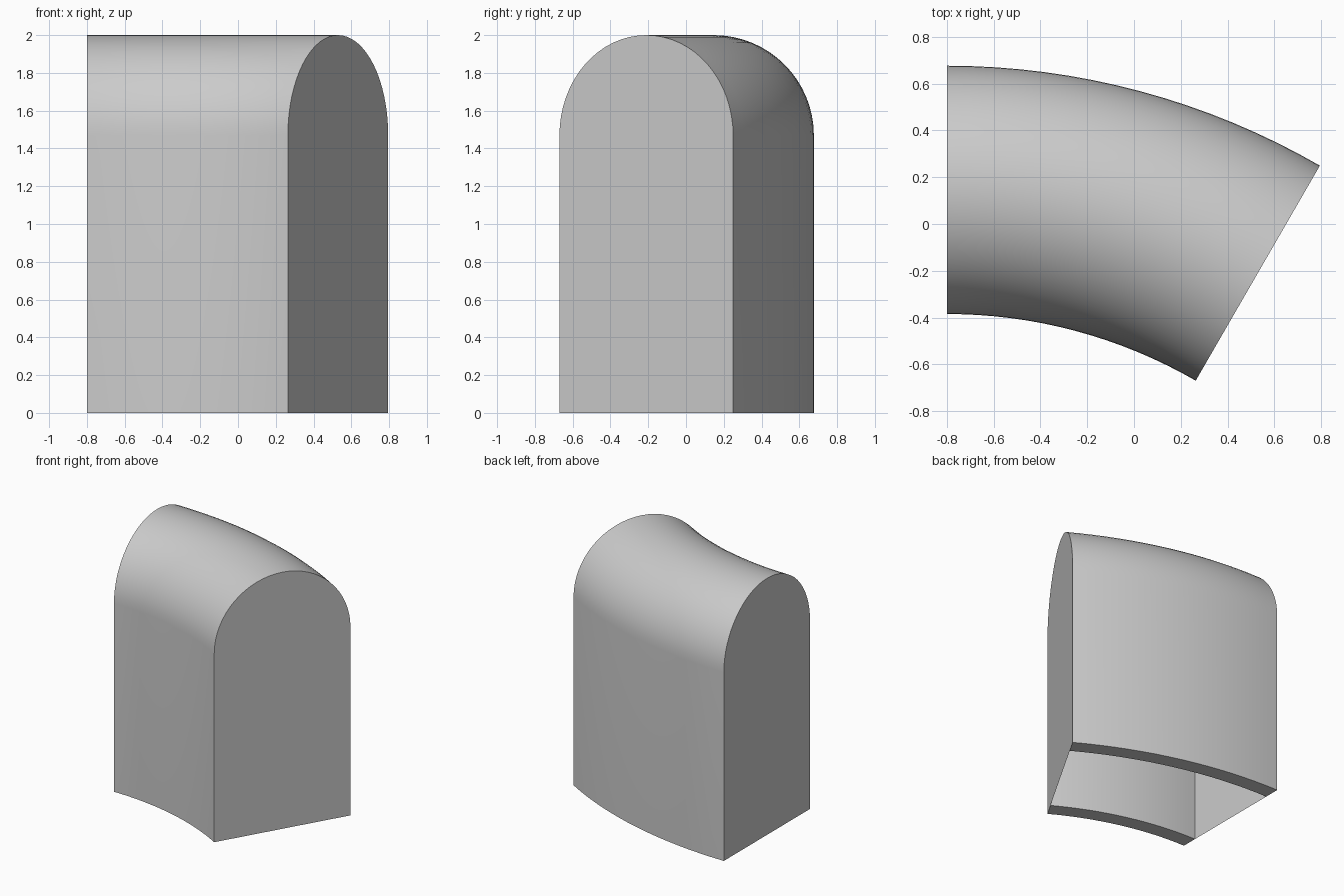
import bpy, bmesh, math

if "Cube" in bpy.data.objects:
    bpy.data.objects.remove(bpy.data.objects["Cube"])

# Overall dimensions
BEND_X, BEND_Y = -0.80, -2.513     # centre of the bend
MID_R = 2.659                      # bend radius of the centre line
HALF_W, WALL = 0.531, 0.125        # half width and shell thickness
SPRING = 2.0 - HALF_W              # height where the arch begins
SWEEP, STEPS, ARC = math.radians(30), 16, 32


def arch(r):
    """Upright arch section from inner foot, over the top, to outer foot."""
    pts = [(-r, 0.0)]
    for i in range(ARC + 1):
        a = math.pi * (1 - i / ARC)
        pts.append((r * math.cos(a), SPRING + r * math.sin(a)))
    return pts + [(r, 0.0)]


outer = arch(HALF_W)
profile = outer + arch(HALF_W - WALL)[::-1]

# Hollow section swept around the bend
bm = bmesh.new()
rings = []
for k in range(STEPS + 1):
    t = SWEEP * k / STEPS
    rings.append([bm.verts.new((BEND_X + (MID_R + p) * math.sin(t),
                                BEND_Y + (MID_R + p) * math.cos(t), z))
                  for p, z in profile])
n = len(profile)
for a, b in zip(rings, rings[1:]):
    for i in range(n):
        j = (i + 1) % n
        bm.faces.new((a[i], b[i], b[j], a[j]))

# Flat end walls
bm.faces.new(rings[0][:len(outer)])
bm.faces.new(rings[-1][:len(outer)][::-1])

mesh = bpy.data.meshes.new("curved_arch_block")
bm.to_mesh(mesh)
bm.free()
block = bpy.data.objects.new("curved_arch_block", mesh)
bpy.context.collection.objects.link(block)

# Plain grey finish
grey = bpy.data.materials.new("light_grey")
grey.diffuse_color = (0.6, 0.6, 0.6, 1)
grey.use_nodes = True
grey.node_tree.nodes["Principled BSDF"].inputs["Base Color"].default_value = grey.diffuse_color
mesh.materials.append(grey)

bpy.context.view_layer.objects.active = block
block.select_set(True)
bpy.ops.object.shade_smooth_by_angle(angle=math.radians(30))
